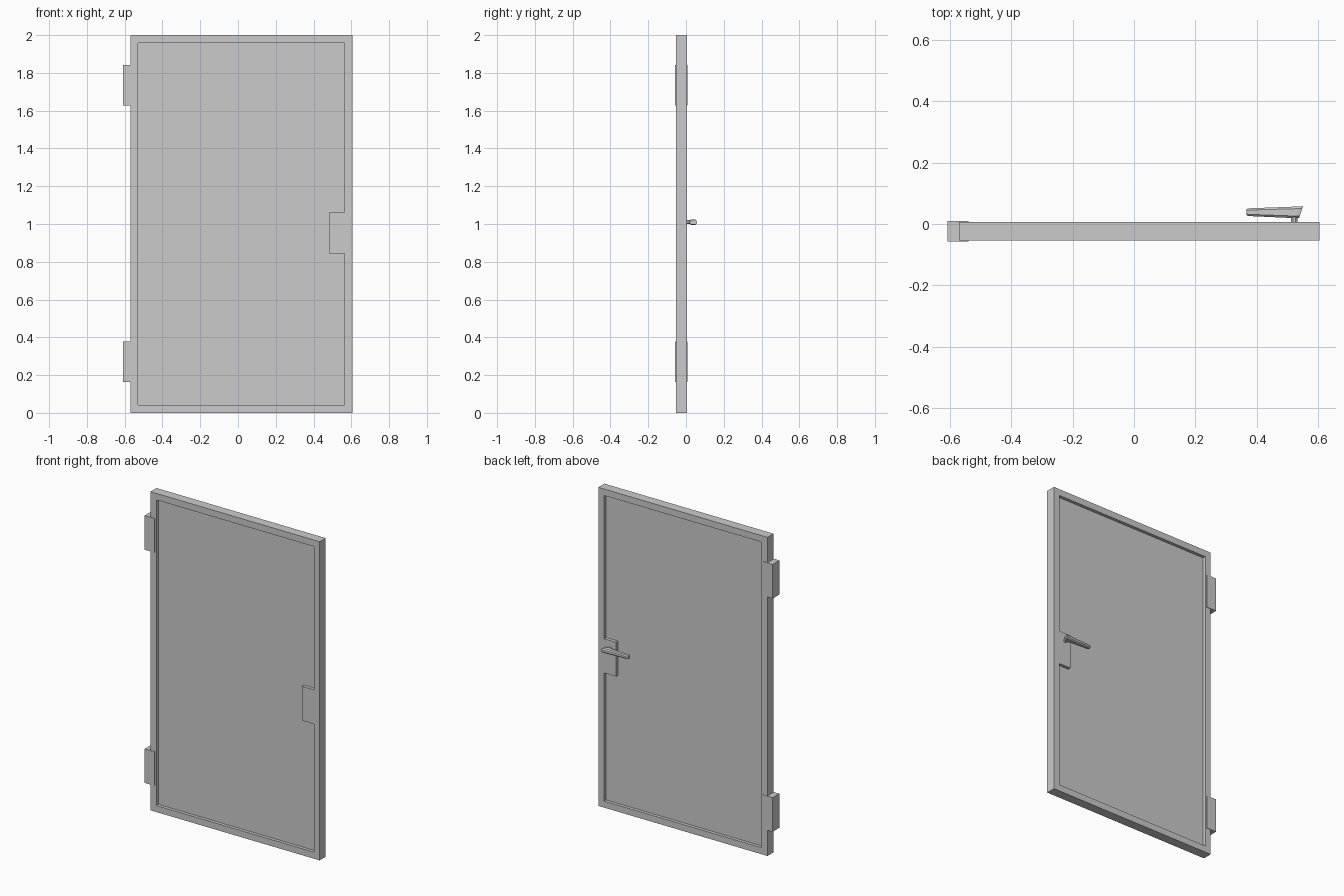
import bpy, bmesh, math

if "Cube" in bpy.data.objects:
    bpy.data.objects.remove(bpy.data.objects["Cube"])

FRONT, BACK = -0.054, 0.006      # outer faces of the door leaf
LEFT, RIGHT, TOP = -0.57, 0.605, 2.0
EDGE = 0.041                     # visible width of the frame


def make_object(name, bm):
    bmesh.ops.recalc_face_normals(bm, faces=bm.faces[:])
    mesh = bpy.data.meshes.new(name)
    bm.to_mesh(mesh)
    bm.free()
    obj = bpy.data.objects.new(name, mesh)
    bpy.context.collection.objects.link(obj)
    return obj


def box(name, x0, x1, y0, y1, z0, z1):
    bm = bmesh.new()
    bmesh.ops.create_cube(bm, size=1)
    for v in bm.verts:
        v.co.x = x1 if v.co.x > 0 else x0
        v.co.y = y1 if v.co.y > 0 else y0
        v.co.z = z1 if v.co.z > 0 else z0
    return make_object(name, bm)


def loft(name, rings):
    """Skin a list of equal-length vertex rings and cap both ends."""
    bm = bmesh.new()
    loops = [[bm.verts.new(p) for p in ring] for ring in rings]
    n = len(loops[0])
    for a, b in zip(loops, loops[1:]):
        for i in range(n):
            j = (i + 1) % n
            bm.faces.new((a[i], a[j], b[j], b[i]))
    bm.faces.new(loops[0])
    bm.faces.new(loops[-1])
    return make_object(name, bm)


# Rectangular door frame: outer and inner loops joined into a ring
def rect(inset, y):
    x0, x1, z0, z1 = LEFT + inset, RIGHT - inset, inset, TOP - inset
    return [(x0, y, z0), (x1, y, z0), (x1, y, z1), (x0, y, z1)]


bm = bmesh.new()
loops = [[bm.verts.new(p) for p in rect(i, y)]
         for i, y in ((0, FRONT), (0, BACK), (EDGE, BACK), (EDGE, FRONT))]
for k in range(4):
    a, b = loops[k], loops[(k + 1) % 4]
    for i in range(4):
        j = (i + 1) % 4
        bm.faces.new((a[i], a[j], b[j], b[i]))
make_object("door_frame", bm)

# Recessed panel and the lock case flush with the frame
box("door_panel", LEFT + EDGE, RIGHT - EDGE, FRONT + 0.02, BACK - 0.02, EDGE, TOP - EDGE)
box("lock_case", 0.482, RIGHT - EDGE, FRONT, BACK, 0.845, 1.06)

# Hinge blocks wrapping the left edge
for label, z in (("lower", 0.163), ("upper", 1.627)):
    box(label + "_hinge", -0.608, -0.54, FRONT - 0.003, BACK + 0.003, z, z + 0.214)


# Handle: octagonal spindle and tapered, chamfered lever
HZ = 1.01


def lever_ring(x, y0, y1, h, skew=0.0):
    c = h * 0.5
    pts = [(y0 + c, -h), (y1 - c, -h), (y1, -h + c), (y1, h - c),
           (y1 - c, h), (y0 + c, h), (y0, h - c), (y0, -h + c)]
    return [(x + skew * (y - y0) / (y1 - y0), y, HZ + z) for y, z in pts]


loft("handle_spindle", [[(0.522 + 0.012 * math.cos(t), y, HZ + 0.012 * math.sin(t))
                         for t in [math.pi * (i + 0.5) / 4 for i in range(8)]]
                        for y in (BACK - 0.004, 0.028)])
loft("handle_lever", [lever_ring(0.367, 0.029, 0.048, 0.008),
                      lever_ring(0.372, 0.026, 0.051, 0.011),
                      lever_ring(0.525, 0.019, 0.057, 0.014, 0.01),
                      lever_ring(0.538, 0.020, 0.058, 0.012, 0.013)])
